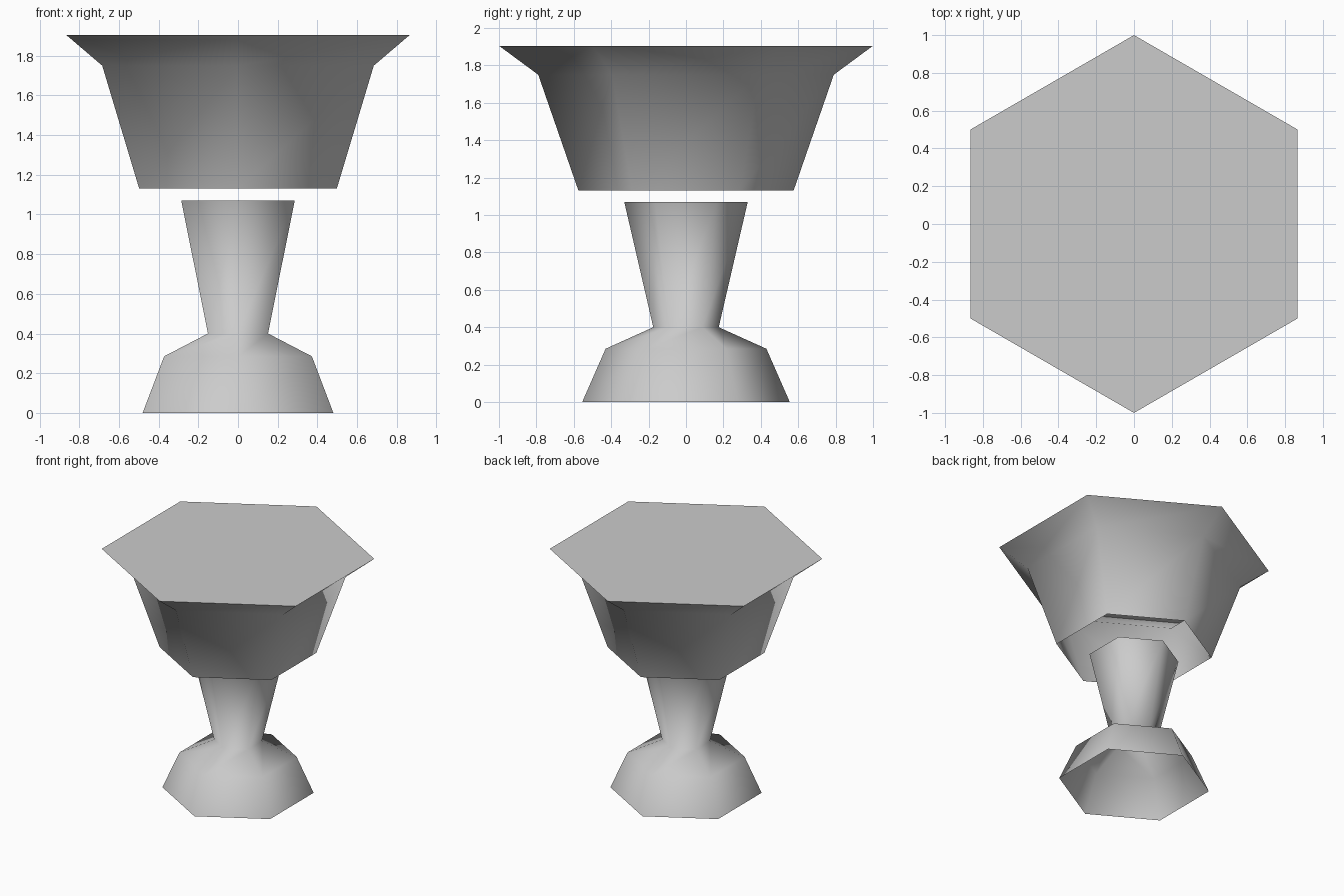
import bpy
import bmesh
from math import cos, sin, pi

SIDES = 6

cube = bpy.data.objects.get("Cube")
if cube:
    bpy.data.objects.remove(cube, do_unlink=True)


def make_material(name, colour):
    mat = bpy.data.materials.new(name)
    mat.use_nodes = True
    mat.diffuse_color = colour
    mat.node_tree.nodes["Principled BSDF"].inputs["Base Color"].default_value = colour
    return mat


def lathe(name, profile, mat, cap_top=False):
    """Open six-sided shell through (radius, height) rings, listed bottom to top."""
    bm = bmesh.new()
    angles = [pi / 2 + 2 * pi * i / SIDES for i in range(SIDES)]
    rings = [[bm.verts.new((r * cos(a), r * sin(a), z)) for a in angles]
             for r, z in profile]
    for low, high in zip(rings, rings[1:]):
        for i in range(SIDES):
            j = (i + 1) % SIDES
            bm.faces.new((low[i], low[j], high[j], high[i])).smooth = True
    if cap_top:
        bm.faces.new(rings[-1]).smooth = False
        # Keep the rim crisp against the flat top
        for edge in bm.edges:
            if all(v in rings[-1] for v in edge.verts):
                edge.smooth = False
    mesh = bpy.data.meshes.new(name)
    bm.to_mesh(mesh)
    bm.free()
    mesh.materials.append(mat)
    obj = bpy.data.objects.new(name, mesh)
    bpy.context.collection.objects.link(obj)
    return obj


grey = make_material("light_grey", (0.6, 0.6, 0.6, 1))

# Flared foot running into the stem, open at both ends
lathe("foot_and_stem", [(0.555, 0), (0.43, 0.285), (0.175, 0.40), (0.33, 1.07)], grey)

# Floating bowl with a wide lip and flat top, open underneath
lathe("bowl", [(0.575, 1.13), (0.79, 1.75), (1.0, 1.905)], grey, cap_top=True)
